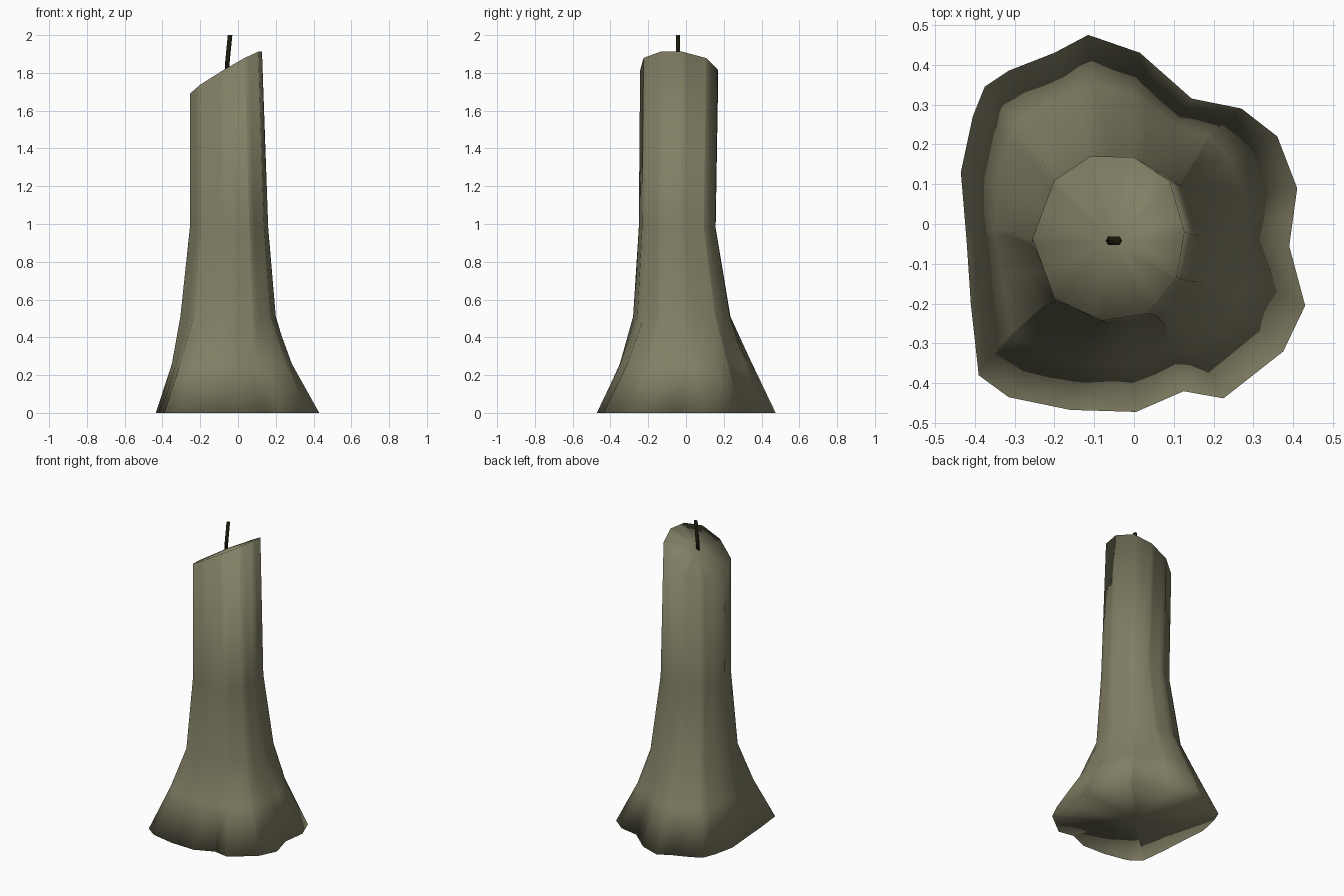
import bpy, bmesh, math
from mathutils import Vector

if "Cube" in bpy.data.objects:
    bpy.data.objects.remove(bpy.data.objects["Cube"])

def material(name, rgb):
    m = bpy.data.materials.new(name)
    m.diffuse_color = (*rgb, 1)
    m.use_nodes = True
    m.node_tree.nodes["Principled BSDF"].inputs["Base Color"].default_value = m.diffuse_color
    return m

def make_object(name, bm, mat):
    bmesh.ops.recalc_face_normals(bm, faces=bm.faces)
    for f in bm.faces:
        f.smooth = True
    me = bpy.data.meshes.new(name)
    bm.to_mesh(me)
    bm.free()
    me.materials.append(mat)
    ob = bpy.data.objects.new(name, me)
    bpy.context.collection.objects.link(ob)
    return ob

wax = material("olive wax", (0.225, 0.213, 0.13))
black = material("burnt wick", (0.012, 0.01, 0.004))

# outlines seen from above: puddle of melted wax and the cut top
BASE = [(.41, .09), (.36, .22), (.27, .29), (.145, .315), (.015, .43), (-.115, .475),
        (-.2, .43), (-.315, .385), (-.375, .345), (-.405, .27), (-.435, .13),
        (-.42, -.05), (-.41, -.2), (-.39, -.38), (-.315, -.435), (-.16, -.467),
        (.005, -.472), (.125, -.42), (.225, -.438), (.375, -.32), (.43, -.205), (.39, -.055)]
TOP = [(-.255, -.035), (-.2, .11), (-.11, .17), (0, .168), (.09, .107), (.127, -.02),
       (.107, -.135), (.035, -.225), (-.08, -.243), (-.2, -.187)]
C = Vector((-.05, -.04))

def angle(p):
    return math.atan2(p[1] - C.y, p[0] - C.x)

angles = sorted({round(angle(p), 4) for p in BASE + TOP})

def resample(poly):
    """Points where rays from the centre cross the outline."""
    out = []
    for a in angles:
        d = Vector((math.cos(a), math.sin(a)))
        best = 0
        for i, p in enumerate(poly):
            p = Vector(p) - C
            e = Vector(poly[(i + 1) % len(poly)]) - C - p
            den = d.cross(e)
            if abs(den) < 1e-9:
                continue
            t, s = p.cross(e) / den, p.cross(d) / den
            if t > 0 and -.002 <= s <= 1.002:
                best = max(best, t)
        out.append(C + d * best)
    return out

def fit(pts, x0, x1, y0, y1):
    """Stretch an outline to the given extents."""
    xs, ys = [p.x for p in pts], [p.y for p in pts]
    return [Vector((x0 + (p.x - min(xs)) / (max(xs) - min(xs)) * (x1 - x0),
                    y0 + (p.y - min(ys)) / (max(ys) - min(ys)) * (y1 - y0))) for p in pts]

base, top = resample(BASE), resample(TOP)
mix = [b.lerp(t, .5) for b, t in zip(base, top)]
rings = [
    [(p.x, p.y, 0) for p in base],
    [(p.x, p.y, .26) for p in fit(mix, -.35, .285, -.35, .35)],
    [(p.x, p.y, .51) for p in fit(top, -.305, .2, -.28, .235)],
    [(p.x, p.y, .98) for p in fit(top, -.255, .16, -.25, .157)],
    [(p.x, p.y, 1.836 + .587 * p.x - .1 * p.y) for p in top],
]

# candle body, with slanted top and flat underside
bm = bmesh.new()
loops = [[bm.verts.new(co) for co in r] for r in rings]
n = len(angles)
for a, b in zip(loops, loops[1:]):
    for i in range(n):
        j = (i + 1) % n
        bm.faces.new((a[i], a[j], b[j], b[i]))
for loop, z in ((loops[0], 0), (loops[-1], 1.825)):
    mid = bm.verts.new((C.x, C.y, z))
    for i in range(n):
        bm.faces.new((loop[i], loop[(i + 1) % n], mid))
make_object("candle_body", bm, wax)

# leaning wick
bm = bmesh.new()
path = [(-.06, 1.79), (-.055, 1.87), (-.042, 2.0)]
loops = [[bm.verts.new((x + .012 * math.cos(k * math.pi / 3),
                        -.042 + .012 * math.sin(k * math.pi / 3), z)) for k in range(6)]
         for x, z in path]
for a, b in zip(loops, loops[1:]):
    for i in range(6):
        bm.faces.new((a[i], a[(i + 1) % 6], b[(i + 1) % 6], b[i]))
bm.faces.new(loops[0])
bm.faces.new(loops[-1])
make_object("wick", bm, black)
